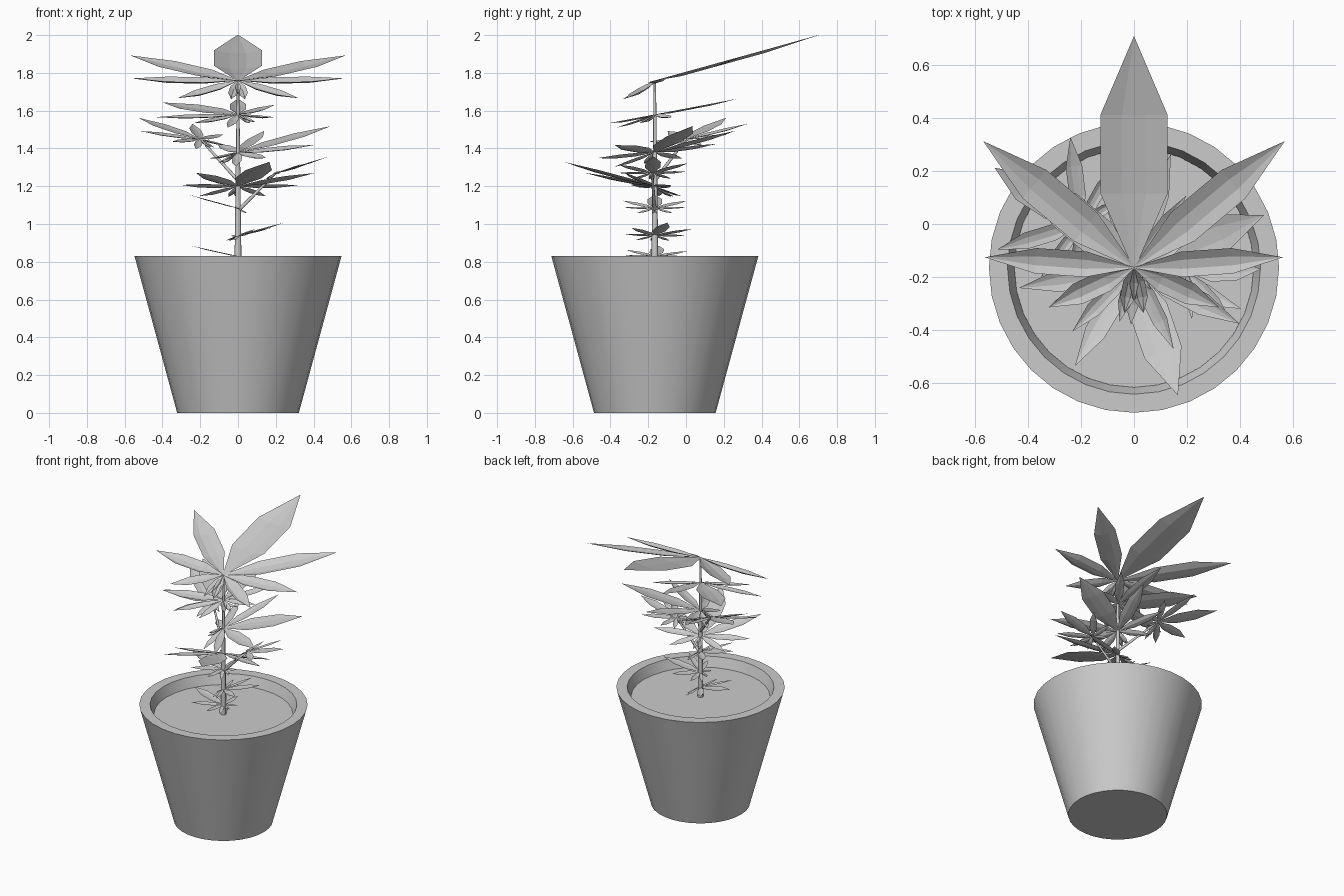
import bpy, bmesh
from math import sin, cos, pi, radians
from mathutils import Vector

if "Cube" in bpy.data.objects:
    bpy.data.objects.remove(bpy.data.objects["Cube"])

CY = -0.165  # y of the pot and stem axis


def finish(bm, name, smooth=None):
    bmesh.ops.remove_doubles(bm, verts=bm.verts, dist=1e-5)
    mesh = bpy.data.meshes.new(name)
    bm.to_mesh(mesh)
    bm.free()
    ob = bpy.data.objects.new(name, mesh)
    bpy.context.collection.objects.link(ob)
    if smooth:
        bpy.ops.object.select_all(action='DESELECT')
        ob.select_set(True)
        bpy.context.view_layer.objects.active = ob
        bpy.ops.object.shade_smooth_by_angle(angle=radians(smooth))
    return ob


def lathe(name, profile, n=32):
    bm = bmesh.new()
    rings = [[bm.verts.new((r * cos(2 * pi * i / n), CY + r * sin(2 * pi * i / n), z))
              for i in range(n)] for r, z in profile]
    for a, b in zip(rings, rings[1:]):
        for i in range(n):
            j = (i + 1) % n
            bm.faces.new((a[i], a[j], b[j], b[i]))
    bm.faces.new(rings[0][::-1])
    bm.faces.new(rings[-1])
    return finish(bm, name, 30)


def stalk(name, p, q, r1, r2):
    p, q = Vector(p), Vector(q)
    d = q - p
    bm = bmesh.new()
    bmesh.ops.create_cone(bm, cap_ends=True, segments=8, radius1=r1, radius2=r2, depth=d.length)
    bmesh.ops.rotate(bm, verts=bm.verts, matrix=d.to_track_quat('Z', 'Y').to_matrix())
    bmesh.ops.translate(bm, verts=bm.verts, vec=(p + q) / 2)
    return finish(bm, name, 50)


# Leaflets of a leaf: angle from the middle one, length, half width
LEAFLETS = [(0, 1.0, .145), (50, .85, .08), (86, .645, .055), (115, .405, .048), (168, .2, .033)]


def leaf(name, base, azimuth, size, sx, sy):
    """Fan of creased leaflets; sx and sy are the slopes of the leaf plane."""
    bm = bmesh.new()
    for ang, length, width in LEAFLETS:
        for side in ((1, -1) if ang else (1,)):
            a = radians(azimuth + side * ang)
            along = Vector((cos(a), sin(a), 0))
            across = Vector((-sin(a), cos(a), 0))
            rows = []
            for t, w in ((0, .04), (.32, 1), (.66, 1), (1, 0)):
                row = []
                for u, lift in ((-1, 0), (-.35, -1), (.35, -1), (1, 0)):
                    v = (along * t * length + across * u * w * width) * size
                    v.z = sx * v.x + sy * v.y + lift * w * .018 * size
                    if ang > 100:
                        v.z -= .06 * t * size
                    row.append(bm.verts.new(Vector(base) + v))
                rows.append(row)
            for r0, r1 in zip(rows, rows[1:]):
                for i in range(3):
                    if r1 is rows[-1]:
                        bm.faces.new((r0[i + 1], r0[i], r1[0]))
                    else:
                        bm.faces.new((r0[i + 1], r0[i], r1[i], r1[i + 1]))
    bmesh.ops.delete(bm, geom=[v for v in bm.verts if not v.link_faces], context='VERTS')
    return finish(bm, name)


# Pot with rim, and soil inside
lathe("pot", [(.322, 0), (.548, .83), (.478, .83), (.45, .75)])
lathe("soil", [(.452, .755), (.452, .762)])

# Main stem and two side branches
stalk("stem", (0, CY, .75), (0, CY, 1.76), .019, .006)
stalk("left_branch", (0, CY, 1.23), (-.2, 0, 1.45), .01, .006)
stalk("right_branch", (0, CY, 1.07), (.2, -.18, 1.27), .01, .006)

# Leaves from the top down: base, azimuth, size, slope in x and y
leaf("top_leaf", (0, CY, 1.76), 90, .875, 0, .277)
leaf("upper_leaf", (0, CY, 1.58), 140, .52, 0, .19)
leaf("left_branch_leaf", (-.2, 0, 1.45), 147, .39, -.2, .22)
leaf("middle_leaf", (0, CY, 1.38), 22, .53, .2, .2)
leaf("front_leaf", (0, CY, 1.2), -71, .51, .08, -.24)
leaf("right_branch_leaf", (.2, -.18, 1.27), 2, .28, .31, .03)
leaf("lower_leaf_1", (0, CY, 1.085), 180, .26, -.27, 0)
leaf("lower_leaf_2", (0, CY, .94), 15, .255, .26, .05)
leaf("lower_leaf_3", (0, CY, .83), 175, .25, -.22, 0)
